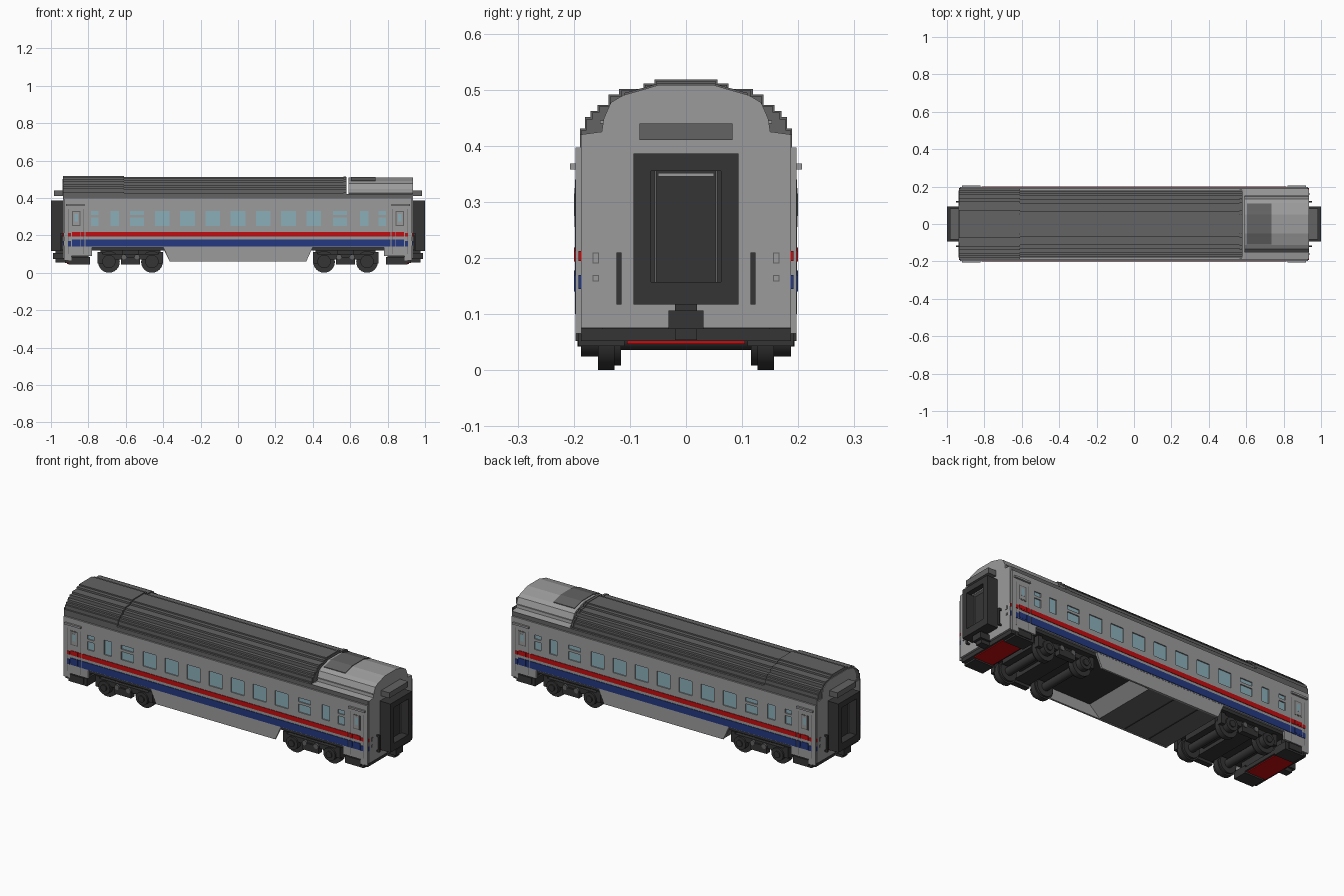
import bpy, bmesh, math
from mathutils import Matrix, Vector

cube = bpy.data.objects.get("Cube")
if cube:
    bpy.data.objects.remove(cube, do_unlink=True)


def material(name, r, g, b):
    m = bpy.data.materials.new(name)
    m.use_nodes = True
    m.diffuse_color = (r, g, b, 1)
    m.node_tree.nodes["Principled BSDF"].inputs["Base Color"].default_value = (r, g, b, 1)
    return m


LIGHT = material("light grey", .33, .33, .33)
DARK = material("dark grey", .125, .125, .125)
BLACK = material("near black", .036, .036, .036)
RED = material("red", .55, .004, .005)
BLUE = material("blue", .017, .04, .22)
GLASS = material("window blue", .26, .43, .49)


def finish(name, bm, mat, smooth=False):
    bmesh.ops.recalc_face_normals(bm, faces=bm.faces)
    mesh = bpy.data.meshes.new(name)
    bm.to_mesh(mesh)
    bm.free()
    mesh.materials.append(mat)
    ob = bpy.data.objects.new(name, mesh)
    bpy.context.collection.objects.link(ob)
    if smooth:
        bpy.ops.object.select_all(action='DESELECT')
        ob.select_set(True)
        bpy.context.view_layer.objects.active = ob
        bpy.ops.object.shade_smooth_by_angle(angle=math.radians(35))
    return ob


def boxes(name, mat, items, mx=False, my=False):
    """One object from boxes (x0, x1, y0, y1, z0, z1), optionally mirrored in x and y."""
    bm = bmesh.new()
    for sx in ((1, -1) if mx else (1,)):
        for sy in ((1, -1) if my else (1,)):
            for x0, x1, y0, y1, z0, z1 in items:
                c = Vector((sx * (x0 + x1) / 2, sy * (y0 + y1) / 2, (z0 + z1) / 2))
                size = Vector((x1 - x0, y1 - y0, z1 - z0, 1))
                bmesh.ops.create_cube(bm, size=1, matrix=Matrix.Translation(c) @ Matrix.Diagonal(size))
    return finish(name, bm, mat)


def prism(name, mat, points, a, b, axis="x"):
    """Extrude a profile: (y, z) points along x, or (x, z) points along y."""
    bm = bmesh.new()
    place = (lambda p, t: (t, p[0], p[1])) if axis == "x" else (lambda p, t: (p[0], t, p[1]))
    face = bm.faces.new([bm.verts.new(place(p, a)) for p in points])
    new = bmesh.ops.extrude_face_region(bm, geom=[face])["geom"]
    shift = Vector(place((0, 0), b - a))
    bmesh.ops.translate(bm, vec=shift, verts=[v for v in new if isinstance(v, bmesh.types.BMVert)])
    return finish(name, bm, mat)


def cylinders(name, mat, items, sides=20):
    """Cylinders along y: (x, y, z, radius, width)."""
    bm = bmesh.new()
    for x, y, z, r, w in items:
        m = Matrix.Translation((x, y, z)) @ Matrix.Rotation(math.pi / 2, 4, 'X')
        bmesh.ops.create_cone(bm, cap_ends=True, segments=sides, radius1=r, radius2=r, depth=w, matrix=m)
    return finish(name, bm, mat, True)


def both(half):
    return half + [(-y, z) for y, z in reversed(half) if y]


def stairs(steps, grow=0.0):
    """Stepped profile from (half width, top height) pairs."""
    pts = [(steps[0][0] + grow, .395)]
    for i, (y, z) in enumerate(steps):
        pts.append((y + grow, z + grow))
        if i + 1 < len(steps):
            pts.append((steps[i + 1][0] + grow, z + grow))
    return both(pts)


# Body core and floor
boxes("body_core", LIGHT, [(-.93, .93, -.187, .187, .135, .42)])
boxes("floor", BLACK, [(-.92, .92, -.186, .186, .118, .136)])
boxes("end_wall", LIGHT, [(.905, .935, -.187, .187, .075, .42)], mx=True)

# Stepped roof, raised end cover and light roof section
STEPS = [(.183, .425), (.174, .445), (.164, .456), (.152, .467), (.132, .485), (.113, .495), (.07, .505), (.05, .512)]
prism("roof", DARK, stairs(STEPS), -.925, .58)
prism("raised_roof_cover", DARK, stairs(STEPS, .006), -.935, -.61)
prism("roof_joint", DARK, stairs(STEPS, .003), .565, .578)
prism("end_wall_top", LIGHT, both([(.18, .415), (.147, .42), (.147, .445), (.134, .475), (.11, .49), (.07, .50)]),
      -.938, -.92)
prism("light_roof", LIGHT, both([(.187, .40), (.187, .42), (.15, .425), (.147, .447), (.134, .477),
                                 (.112, .49), (.07, .502), (.05, .508)]), .59, .935)
prism("roof_hatch", DARK, both([(.11, .485), (.11, .494), (.07, .505), (.05, .511)]), .605, .735)
boxes("roof_eave", DARK, [(-.93, .93, .183, .189, .397, .42)], my=True)
boxes("light_roof_rib", LIGHT, [(.59, .93, .147, .153, .44, .445), (.64, .75, .134, .138, .462, .467)], my=True)

# Side walls built around the window openings
WINDOWS = [(-.765, .04, 1), (-.66, .045, 0), (-.54, .075, 1), (.545, .075, 1), (.675, .045, 0), (.77, .04, 1)]
WINDOWS = sorted(WINDOWS + [(.135 * i, .08, 0) for i in range(-3, 4)])
DOOR = .865
wall = [(-.93, .93, .186, .197, .135, .25), (-.93, .93, .186, .197, .33, .397)]
glass, bars, left = [], [], -.93
for x, w, split in WINDOWS:
    wall.append((left, x - w / 2, .186, .197, .25, .33))
    glass.append((x - w / 2, x + w / 2, .186, .191, .25, .33))
    if split:
        bars.append((x - w / 2, x + w / 2, .186, .197, .294, .308))
    left = x + w / 2
wall.append((left, .93, .186, .197, .25, .33))
boxes("side_wall", LIGHT, wall + bars, my=True)
boxes("window_glass", GLASS, glass, my=True)
boxes("side_wall_end", LIGHT, [(.89, .93, .186, .197, .065, .135), (.78, .89, .186, .197, .09, .135)], mx=True, my=True)

# Doors with small windows, frames and rain rails
boxes("door_window_frame", DARK, [(DOOR - .022, DOOR + .022, .196, .198, .25, .33)], mx=True, my=True)
boxes("door_panel", LIGHT, [(DOOR - .017, DOOR + .017, .196, .199, .255, .325)], mx=True, my=True)
boxes("door_glass", GLASS, [(DOOR - .009, DOOR + .009, .197, .2, .275, .315)], mx=True, my=True)
boxes("door_rail", LIGHT, [(.82, .92, .196, .207, .358, .368)], mx=True, my=True)
boxes("door_seam", DARK, [(x, x + .003, .196, .1975, .1, .34) for x in (.825, .903)], mx=True, my=True)

# Colour stripes, broken into short pieces at the doors
for name, mat, z0, z1 in (("red_stripe", RED, .194, .219), ("blue_stripe", BLUE, .14, .178)):
    boxes(name, mat, [(-.815, .815, .196, .2, z0, z1)], my=True)
    m = (z1 - z0) / 4
    boxes(name + "_door_piece", mat, [(.82, .84, .196, .2, z0, z1), (.843, .888, .196, .2, z0 + m, z1),
                                      (.843, .888, .196, .199, z0, z0 + m), (.892, .908, .196, .2, z0, z1 - m)],
          mx=True, my=True)

# Centre skirt with slanted ends and an underfloor box
for s in (1, -1):
    prism("centre_skirt", LIGHT, [(-.40, .137), (-.365, .06), (.365, .06), (.40, .137)], s * .186, s * .196, "y")
prism("underfloor_box", DARK, [(-.395, .12), (-.365, .062), (.06, .062), (.06, .12)], -.186, .186, "y")
prism("underfloor_slope", LIGHT, [(.06, .12), (.06, .062), (.125, .12)], -.186, .186, "y")
boxes("underfloor_rib", BLACK, [(x, x + .006, -.18, .18, .06, .064) for x in (-.25, -.1)])

# Bogies
for c in (-.575, .575):
    axles = (c - .115, c + .115)
    wheels, rods = [], []
    for x in axles:
        rods.append((x, 0, .058, .022, .26))
        for s in (1, -1):
            wheels += [(x, s * .142, .058, .058, .03), (x, s * .122, .058, .05, .012)]
            rods += [(x, s * .172, .06, .036, .03), (x, s * .189, .06, .018, .008)]
    cylinders("wheels", BLACK, wheels, 24)
    cylinders("axles_and_bearings", BLACK, rods, 16)
    boxes("bogie_frame", BLACK, [(c - .165, c + .165, .157, .178, .072, .10), (c - .05, c + .05, .157, .187, .045, .085),
                                 (c - .045, c + .045, 0, .16, .06, .12), (c - .16, c + .16, 0, .11, .08, .118),
                                 (c - .175, c - .15, .15, .178, .05, .11), (c + .15, c + .175, .15, .178, .05, .11)],
          my=True)
    cylinders("bogie_springs", DARK, [(c + d, s * .186, .085, .014, .01) for d in (-.035, .035) for s in (1, -1)], 12)

# End steps, under-end beam and red underside plates
boxes("end_steps", BLACK, [(.79, .905, .11, .192, .043, .085), (.81, .89, .185, .197, .052, .085)], mx=True, my=True)
boxes("end_beam", BLACK, [(.79, .925, -.187, .187, .052, .074), (.80, .92, -.15, .15, .07, .12)], mx=True)
boxes("red_underside", RED, [(.80, .915, -.105, .105, .047, .053)], mx=True)

# Gangway: frame, recessed door and door bar
boxes("gangway_frame", BLACK, [(.93, 1, .062, .094, .117, .386), (.93, 1, 0, .063, .355, .386),
                               (.93, 1, 0, .063, .117, .157)], mx=True, my=True)
boxes("gangway_door", BLACK, [(.93, .955, -.063, .063, .15, .36)], mx=True)
boxes("gangway_door_edge", DARK, [(.95, .96, .053, .056, .157, .355)], mx=True, my=True)
boxes("gangway_door_bar", LIGHT, [(.95, .975, -.05, .05, .345, .351)], mx=True)

# End fittings: hood, coupler, grab rails and lamps
boxes("end_hood", DARK, [(.93, .985, -.083, .083, .41, .44)], mx=True)
boxes("coupler", BLACK, [(.92, .99, -.031, .031, .073, .106), (.92, .975, -.02, .02, .054, .118)], mx=True)
boxes("grab_rail", BLACK, [(.945, .953, .115, .124, .117, .21), (.93, .953, .115, .124, .117, .125),
                           (.93, .953, .115, .124, .20, .21)], mx=True, my=True)
boxes("end_lamp_plate", DARK, [(.93, .937, .155, .167, .19, .21), (.93, .937, .155, .167, .158, .17)], mx=True, my=True)
boxes("end_lamp_face", LIGHT, [(.93, .938, .157, .165, .192, .208), (.93, .938, .157, .165, .16, .168)],
      mx=True, my=True)
boxes("end_stripe_tab", RED, [(.925, .936, .186, .192, .195, .212)], mx=True, my=True)
boxes("end_stripe_tab_blue", BLUE, [(.925, .936, .186, .192, .145, .17)], mx=True, my=True)
